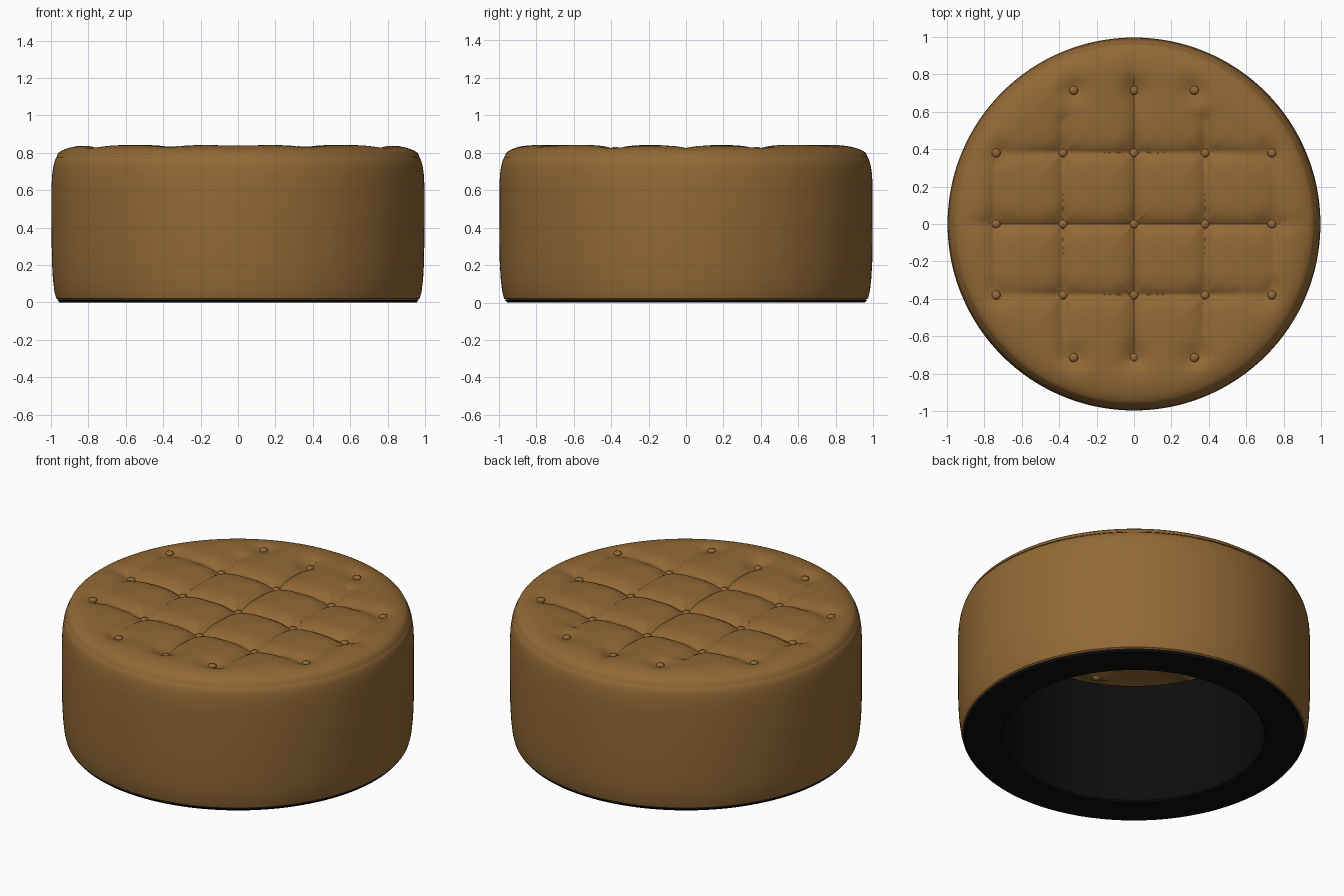
import bpy, bmesh, math

if "Cube" in bpy.data.objects:
    bpy.data.objects.remove(bpy.data.objects["Cube"])

def material(name, rgb):
    m = bpy.data.materials.new(name)
    m.diffuse_color = (*rgb, 1)
    m.use_nodes = True
    m.node_tree.nodes["Principled BSDF"].inputs["Base Color"].default_value = m.diffuse_color
    return m

BROWN = material("brown leather", (0.29, 0.14, 0.036))
BLACK = material("black underside", (0.004, 0.004, 0.004))
SEG = 192
S = 0.38      # tuft spacing

def finish(name, bm, mat, angle):
    me = bpy.data.meshes.new(name)
    bmesh.ops.recalc_face_normals(bm, faces=bm.faces)
    bm.to_mesh(me)
    bm.free()
    me.materials.append(mat)
    ob = bpy.data.objects.new(name, me)
    bpy.context.collection.objects.link(ob)
    bpy.ops.object.select_all(action='DESELECT')
    bpy.context.view_layer.objects.active = ob
    ob.select_set(True)
    bpy.ops.object.shade_smooth_by_angle(angle=math.radians(angle))
    return ob

def lathe(name, profile, mat, angle=35, height=None):
    """Revolve (radius, z) points; height(x, y, z) may reshape the surface."""
    bm = bmesh.new()
    rings = []
    for r, z in profile:
        ring = []
        for i in range(SEG if r > 0 else 1):
            a = 2 * math.pi * i / SEG
            x, y = r * math.cos(a), r * math.sin(a)
            ring.append(bm.verts.new((x, y, height(x, y, z) if height else z)))
        rings.append(ring)
    for p, q in zip(rings, rings[1:]):
        for i in range(SEG):
            j = (i + 1) % SEG
            if len(p) == 1:
                bm.faces.new((p[0], q[i], q[j]))
            else:
                bm.faces.new((p[i], q[i], q[j], p[j]))
    return finish(name, bm, mat, angle)

# Upholstered side band with softly rounded ends
lathe("side_band", [(0.955, 0.012), (0.972, 0.022), (0.982, 0.06), (0.99, 0.13),
                    (0.995, 0.22), (0.997, 0.4), (0.997, 0.62), (0.993, 0.69),
                    (0.986, 0.735), (0.976, 0.768), (0.964, 0.778)], BROWN)

# Black base ring and hollow inner wall
lathe("base_ring", [(0.967, 0.014), (0.955, 0.0), (0.75, 0.0), (0.74, 0.008)], BLACK)
lathe("inner_wall", [(0.74, 0.008), (0.74, 0.755)], BLACK)

# Buttons on a grid clipped to a rounded cross
buttons = [(i * S, j * S) for i in range(-2, 3) for j in range(-2, 3)
           if abs(i) + abs(j) <= 3]
buttons = [(x * 0.97 if abs(x) > 0.5 else x * (0.85 if abs(y) > 0.5 else 1),
            y * 0.94 if abs(y) > 0.5 else y) for x, y in buttons]

# Seams: (start, end) segments between the buttons
seams = [((-0.95, 0), (0.95, 0)), ((0, -0.72), (0, 0.95))]
for s in (-1, 1):
    seams += [((s * S, -0.7), (s * S, 0.56)),
              ((-0.7, s * S), (0.7, s * S)),
              ((s * 0.75, -0.32), (s * 0.75, 0.32))]

def seam_distance(x, y, seam):
    (ax, ay), (bx, by) = seam
    dx, dy = bx - ax, by - ay
    t = max(0, min(1, ((x - ax) * dx + (y - ay) * dy) / (dx * dx + dy * dy)))
    return math.hypot(x - ax - t * dx, y - ay - t * dy)

def tufted(x, y, z):
    """Sink the pad along the seams and around the buttons."""
    r = math.hypot(x, y)
    fade = max(0, min(1, (0.96 - r) / 0.3))
    crease = min(seam_distance(x, y, s) for s in seams)
    b = min(math.hypot(x - u, y - v) for u, v in buttons)
    return (z - 0.034 * fade * math.exp(-crease / 0.045)
            - 0.024 * min(1, fade * 2) * math.exp(-(b / 0.07) ** 2))

# Tufted top pad: domed rim around a nearly flat field
def pad_z(r):
    if r < 0.8:
        return 0.842
    return 0.775 + 0.067 * math.sqrt(max(0, 1 - ((r - 0.8) / 0.172) ** 2))

N = 90
pad = [(0.972 * i / N, pad_z(0.972 * i / N)) for i in range(N + 1)]
lathe("tufted_pad", pad, BROWN, 40, tufted)

# Small domed buttons
bm = bmesh.new()
for x, y in buttons:
    z = tufted(x, y, pad_z(math.hypot(x, y)))
    new = bmesh.ops.create_uvsphere(bm, u_segments=12, v_segments=8, radius=0.024)["verts"]
    for v in new:
        v.co.z *= 0.6
        v.co += type(v.co)((x, y, z + 0.004))
finish("buttons", bm, BROWN, 60)
